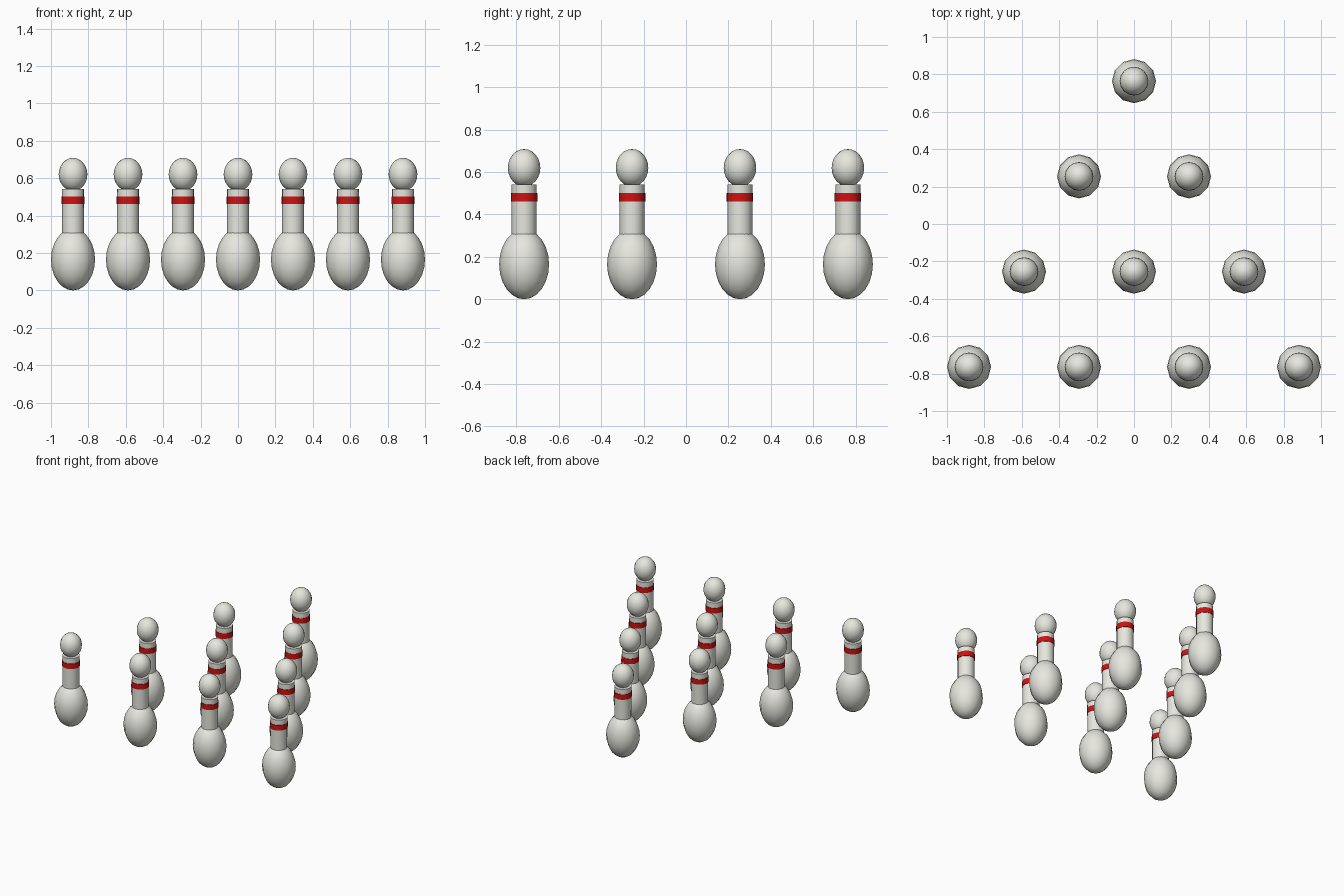
import bpy, math

if "Cube" in bpy.data.objects:
    bpy.data.objects.remove(bpy.data.objects["Cube"])

def material(name, rgb):
    m = bpy.data.materials.new(name)
    m.diffuse_color = (*rgb, 1)
    m.use_nodes = True
    m.node_tree.nodes["Principled BSDF"].inputs["Base Color"].default_value = m.diffuse_color
    return m

WHITE = material("ivory white", (0.80, 0.80, 0.74))
RED = material("stripe red", (0.62, 0.006, 0.006))

def finish(name, mat):
    ob = bpy.context.object
    ob.name = name
    ob.data.materials.append(mat)
    bpy.ops.object.transform_apply(location=False, rotation=False, scale=True)
    bpy.ops.object.shade_smooth_by_angle(angle=math.radians(40))
    return ob

def ellipsoid(name, x, y, z, r, rz, sides, rings):
    bpy.ops.mesh.primitive_uv_sphere_add(segments=sides, ring_count=rings,
                                         radius=1, location=(x, y, z))
    bpy.context.object.scale = (r, r, rz)
    finish(name, WHITE)

def tube(name, x, y, z0, z1, r0, r1, mat):
    bpy.ops.mesh.primitive_cone_add(vertices=16, radius1=r0, radius2=r1,
                                    depth=z1 - z0, location=(x, y, (z0 + z1) / 2))
    finish(name, mat)

def pin(n, x, y):
    ellipsoid(f"pin_body_{n}", x, y, 0.165, 0.1178, 0.165, 12, 12)
    tube(f"pin_neck_{n}", x, y, 0.27, 0.541, 0.0585, 0.0595, WHITE)
    tube(f"pin_stripe_{n}", x, y, 0.462, 0.502, 0.0625, 0.0625, RED)
    ellipsoid(f"pin_head_{n}", x, y, 0.620, 0.0768, 0.0885, 16, 12)

# triangular rack: one pin at the back, four at the front
STEP_X, STEP_Y = 0.588, 0.5093
n = 1
for row in range(4):
    for i in range(row + 1):
        pin(n, (i - row / 2) * STEP_X, (1.5 - row) * STEP_Y)
        n += 1
